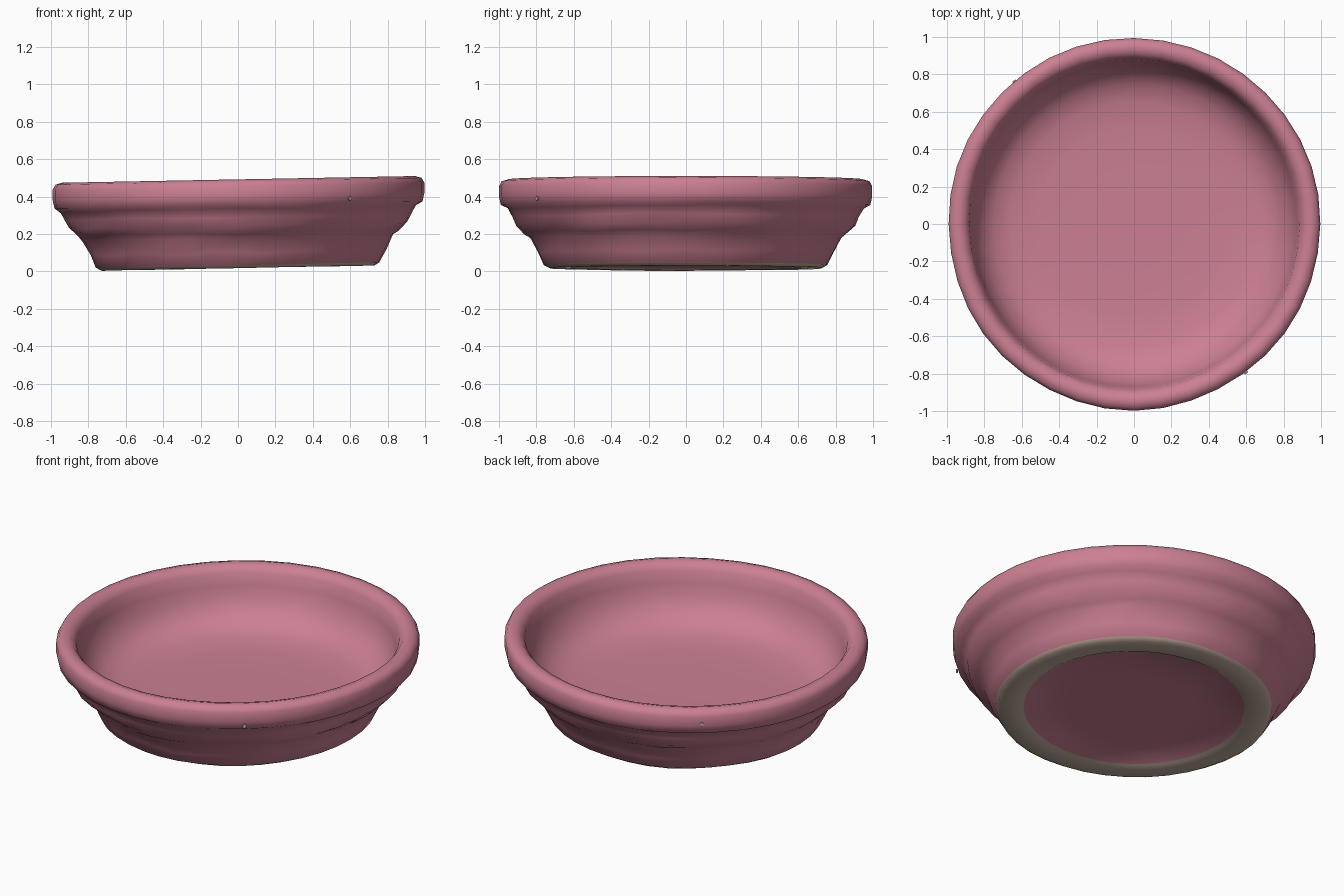
import bpy, bmesh, math, random
from mathutils import Vector

random.seed(4)
if "Cube" in bpy.data.objects:
    bpy.data.objects.remove(bpy.data.objects["Cube"], do_unlink=True)


def make_material(name, colour):
    m = bpy.data.materials.new(name)
    m.use_nodes = True
    m.diffuse_color = colour
    m.node_tree.nodes["Principled BSDF"].inputs["Base Color"].default_value = colour
    return m


GLAZE = make_material("pink glaze", (0.60, 0.215, 0.29, 1))
CLAY = make_material("bare clay", (0.54, 0.42, 0.34, 1))
SEGMENTS = 40
TILT = 0.019

# Cross-section pieces as (radius, height): underside, side, lip, inside
recess = [(0.35, 0.029), (0.605, 0.028)]
foot = [(0.62, 0.019), (0.73, 0.018), (0.757, 0.034)]
side = [(0.79, 0.10), (0.83, 0.18), (0.86, 0.205), (0.905, 0.245), (0.925, 0.29), (0.95, 0.335)]
lip = [(0.985, 0.355), (0.995, 0.40), (0.995, 0.455), (0.98, 0.482), (0.945, 0.492),
       (0.91, 0.482), (0.885, 0.45)]
inside = [(0.87, 0.38), (0.85, 0.31), (0.81, 0.245), (0.75, 0.195), (0.66, 0.165),
          (0.5, 0.153), (0.25, 0.15)]


def wobble(steps, size):
    """Smooth random offsets around the bowl."""
    waves = [(random.uniform(0, math.tau), random.randint(3, steps)) for _ in range(4)]
    return [size * sum(math.sin(n * math.tau * i / SEGMENTS + p) for p, n in waves) / 3
            for i in range(SEGMENTS)]


def build_bowl():
    bm = bmesh.new()
    rim_wave = wobble(9, 0.004)

    def ring(point, radial, vertical):
        r, z = point
        verts = []
        for i in range(SEGMENTS):
            a = math.tau * i / SEGMENTS
            rad = r + radial[i]
            x = rad * math.cos(a)
            verts.append(bm.verts.new((x, rad * math.sin(a), z + vertical[i] + TILT * x)))
        return verts

    flat = [0] * SEGMENTS
    rings = [ring(p, flat, flat) for p in recess]
    rings += [ring(p, wobble(8, 0.006), wobble(6, 0.001)) for p in foot]
    rings += [ring(p, wobble(14, 0.008), wobble(12, 0.008)) for p in side]
    rings += [ring(p, rim_wave, flat) for p in lip]
    rings += [ring(p, wobble(5, 0.004), flat) for p in inside]

    first = len(recess) - 1
    for k, (lower, upper) in enumerate(zip(rings, rings[1:])):
        for i in range(SEGMENTS):
            j = (i + 1) % SEGMENTS
            f = bm.faces.new((lower[i], lower[j], upper[j], upper[i]))
            # The foot ring is left unglazed
            f.material_index = 1 if first <= k < first + len(foot) else 0
    # Close the underside and the floor
    for loop, z in ((rings[0], 0.029), (rings[-1], 0.15)):
        centre = bm.verts.new((0, 0, z))
        for i in range(SEGMENTS):
            bm.faces.new((centre, loop[i], loop[(i + 1) % SEGMENTS]))
    bmesh.ops.recalc_face_normals(bm, faces=bm.faces)

    mesh = bpy.data.meshes.new("bowl")
    bm.to_mesh(mesh)
    bm.free()
    mesh.materials.append(GLAZE)
    mesh.materials.append(CLAY)
    obj = bpy.data.objects.new("bowl", mesh)
    bpy.context.collection.objects.link(obj)
    bpy.context.view_layer.objects.active = obj
    obj.select_set(True)
    bpy.ops.object.shade_smooth_by_angle(angle=math.radians(60))


def glaze_chip(name, degrees, height):
    """Thin clay-coloured fleck on the outside of the lip."""
    a = math.radians(degrees)
    out = Vector((math.cos(a), math.sin(a), 0))
    bpy.ops.mesh.primitive_cylinder_add(
        vertices=6, radius=0.012, depth=0.008, location=out * 0.996 + Vector((0, 0, height)),
        rotation=out.to_track_quat('Z', 'Y').to_euler())
    chip = bpy.context.object
    chip.name = name
    chip.data.materials.append(CLAY)


build_bowl()
glaze_chip("front_chip", -53, 0.39)
glaze_chip("back_chip", 130, 0.40)
